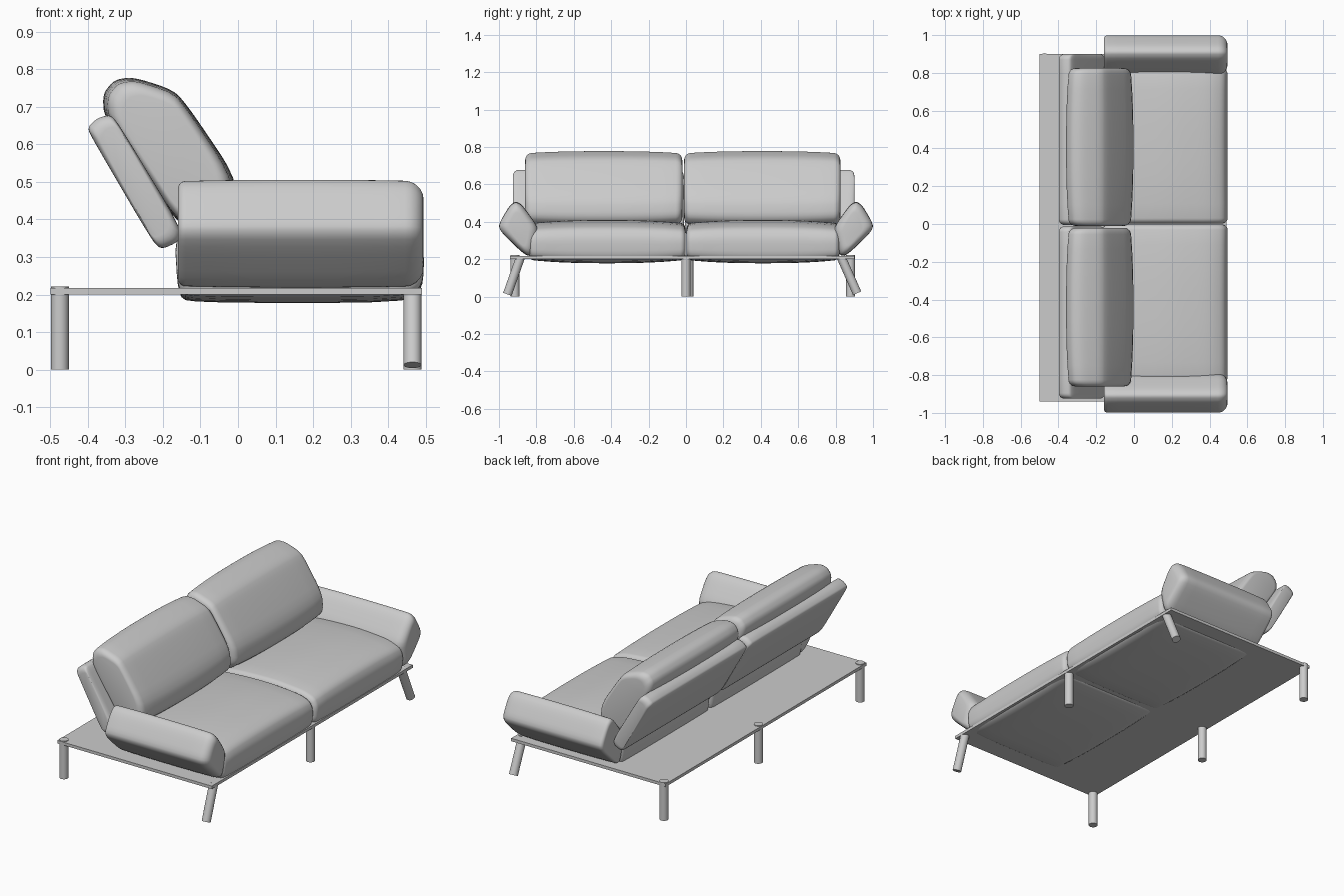
import bpy, bmesh, math
from mathutils import Vector

if "Cube" in bpy.data.objects:
    bpy.data.objects.remove(bpy.data.objects["Cube"])


def finish(name, bm, angle=40):
    bmesh.ops.recalc_face_normals(bm, faces=bm.faces)
    me = bpy.data.meshes.new(name)
    bm.to_mesh(me)
    bm.free()
    ob = bpy.data.objects.new(name, me)
    bpy.context.collection.objects.link(ob)
    me.shade_smooth()
    me.set_sharp_from_angle(angle=math.radians(angle))
    return ob


def soften(pts, times=2, k=0.2):
    # corner cutting
    for _ in range(times):
        out = []
        for i, p in enumerate(pts):
            q = pts[(i + 1) % len(pts)]
            out += [tuple(a + (b - a) * t for a, b in zip(p, q)) for t in (k, 1 - k)]
        pts = out
    return pts


def loft(name, profile, stations, place):
    """stations: (distance, inset a, inset b) along the length"""
    bm = bmesh.new()
    lo = [min(p[i] for p in profile) for i in (0, 1)]
    hi = [max(p[i] for p in profile) for i in (0, 1)]
    c = [(l + h) / 2 for l, h in zip(lo, hi)]
    s = [h - l for l, h in zip(lo, hi)]
    rings = []
    for d, ia, ib in stations:
        ka, kb = 1 - 2 * ia / s[0], 1 - 2 * ib / s[1]
        rings.append([bm.verts.new(place(c[0] + (a - c[0]) * ka, c[1] + (b - c[1]) * kb, d))
                      for a, b in profile])
    n = len(profile)
    for r, q in zip(rings, rings[1:]):
        for i in range(n):
            bm.faces.new((r[i], r[(i + 1) % n], q[(i + 1) % n], q[i]))
    bm.faces.new(rings[0])
    bm.faces.new(rings[-1])
    return finish(name, bm)


def ends(d0, d1, r, dome_a=0.0, dome_b=0.0, r1=None):
    """rounded ends of radius r, plus a gentle swelling towards the middle"""
    r1 = r if r1 is None else r1
    raw = []
    steps = 5
    for i in range(steps + 1):
        t = i / steps * math.pi / 2
        raw.append((d0 + r * (1 - math.cos(t)), r * (1 - math.sin(t))))
    a, b = d0 + r, d1 - r1
    raw += [(a + (b - a) * i / 10, 0) for i in range(1, 10)]
    for i in range(steps, -1, -1):
        t = i / steps * math.pi / 2
        raw.append((d1 - r1 * (1 - math.cos(t)), r1 * (1 - math.sin(t))))
    out = []
    for d, ins in raw:
        u = abs(2 * (d - d0) / (d1 - d0) - 1) ** 2.5
        out.append((d, ins + dome_a * u, ins + dome_b * u))
    return out


def leg(name, top, bottom, r=0.024):
    bm = bmesh.new()
    top, bottom = Vector(top), Vector(bottom)
    ax = top - bottom
    m = ax.to_track_quat('Z', 'Y').to_matrix().to_4x4()
    m.translation = (top + bottom) / 2
    bmesh.ops.create_cone(bm, cap_ends=True, segments=24, radius1=r, radius2=r,
                          depth=ax.length, matrix=m)
    return finish(name, bm)


# platform
bm = bmesh.new()
bmesh.ops.create_cube(bm, size=1)
for v in bm.verts:
    v.co = (v.co.x * 0.99 - 0.005, v.co.y * 1.84 - 0.02, v.co.z * 0.017 + 0.2085)
finish("platform", bm)

# legs
for i, y in enumerate((-0.915, 0.015, 0.88)):
    leg(f"back_leg_{i}", (-0.475, y, 0.221), (-0.475, y, 0.0))
leg("front_leg_left", (0.465, -0.885, 0.21), (0.465, -0.955, 0.012))
leg("front_leg_middle", (0.465, 0.0, 0.21), (0.465, 0.0, 0.0))
leg("front_leg_right", (0.465, 0.83, 0.21), (0.465, 0.915, 0.018))

# cushions run along y with an x-z profile
along_y = lambda a, b, d: (a, d, b)

seat = soften([(-0.16, 0.20), (-0.13, 0.178), (0.45, 0.178), (0.492, 0.215), (0.497, 0.31),
               (0.475, 0.365), (0.40, 0.395), (0.20, 0.412), (-0.05, 0.40), (-0.17, 0.37)])
back_panel = soften([(-0.402, 0.645), (-0.375, 0.67), (-0.34, 0.68), (-0.315, 0.65), (-0.15, 0.375),
                     (-0.16, 0.34), (-0.205, 0.32), (-0.23, 0.345), (-0.385, 0.61)])
back_cushion = soften([(-0.358, 0.675), (-0.36, 0.735), (-0.33, 0.772), (-0.28, 0.78), (-0.17, 0.745),
                       (-0.125, 0.69), (-0.01, 0.52), (0.0, 0.42), (-0.05, 0.375), (-0.15, 0.375),
                       (-0.25, 0.52)])
for side, ys, yp, yc in (("left", (-0.84, -0.003), (-0.925, -0.012), (-0.86, -0.02)),
                         ("right", (0.003, 0.82), (-0.005, 0.90), (-0.01, 0.825))):
    loft("seat_" + side, seat, ends(*ys, 0.028, 0.0, 0.018), along_y)
    loft("back_panel_" + side, back_panel, ends(*yp, 0.03), along_y)
    loft("back_cushion_" + side, back_cushion, ends(*yc, 0.035, 0.015, 0.012), along_y)

# armrests run along x with a y-z profile
arm = soften([(0.82, 0.218), (0.86, 0.22), (0.99, 0.345), (1.003, 0.385), (0.945, 0.485),
              (0.91, 0.51), (0.875, 0.49), (0.80, 0.385), (0.79, 0.34)])
for side, s in (("left", -1), ("right", 1)):
    loft("armrest_" + side, arm, ends(-0.16, 0.495, 0.02, 0.0, 0.004, 0.05),
         lambda a, b, d: (d, s * a, b))
